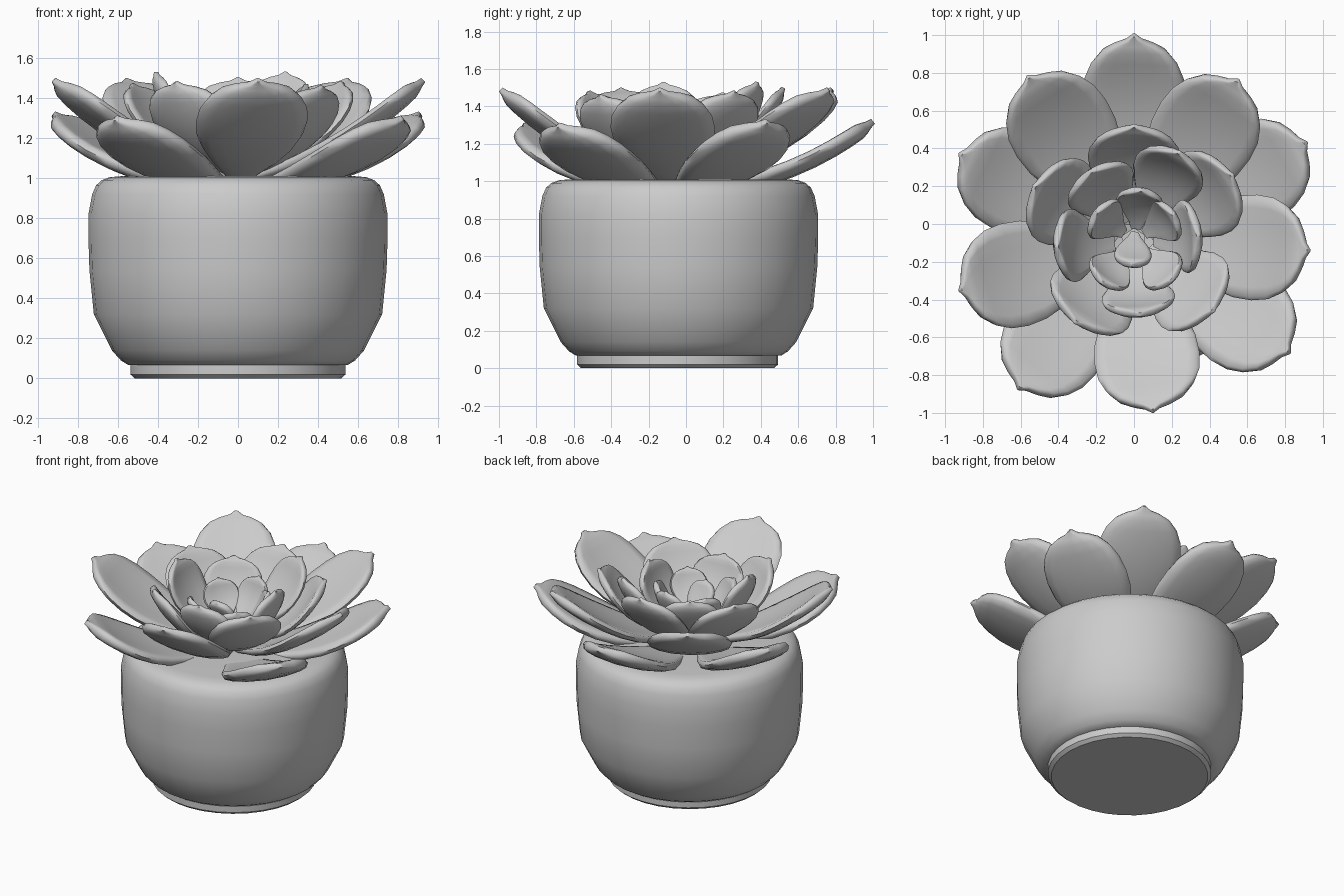
import bpy, math
from mathutils import Vector

if "Cube" in bpy.data.objects:
    bpy.data.objects.remove(bpy.data.objects["Cube"])


def make_object(name, verts, faces, angle):
    mesh = bpy.data.meshes.new(name)
    mesh.from_pydata(verts, [], faces)
    mesh.update()
    ob = bpy.data.objects.new(name, mesh)
    bpy.context.collection.objects.link(ob)
    bpy.ops.object.select_all(action='DESELECT')
    ob.select_set(True)
    bpy.context.view_layer.objects.active = ob
    bpy.ops.object.shade_smooth_by_angle(angle=math.radians(angle))
    return ob


def skin_rings(rings):
    """Join equal closed rings into a capped solid."""
    n = len(rings[0])
    verts = [p for r in rings for p in r]
    faces = [tuple(reversed(range(n))), tuple(range(len(verts) - n, len(verts)))]
    for a in range(len(rings) - 1):
        for i in range(n):
            j = (i + 1) % n
            faces.append((a * n + i, a * n + j, (a + 1) * n + j, (a + 1) * n + i))
    return verts, faces


def lathe(name, profile, centre_y, sides=32):
    rings = [[(r * math.cos(2 * math.pi * i / sides),
               centre_y + r * math.sin(2 * math.pi * i / sides), z)
              for i in range(sides)] for r, z in profile]
    return make_object(name, *skin_rings(rings), 40)


# Half-width of a leaf along its length (rounded blade with a small point)
OUTLINE = [(0, .22), (.12, .36), (.25, .58), (.4, .82), (.53, .96), (.65, 1),
           (.76, .96), (.85, .83), (.915, .63), (.95, .40), (.972, .17), (1, .03)]


def leaf(name, tip, base, width, thick, cup, sag):
    tip, base = Vector(tip), Vector(base)
    flat = Vector((tip.x - base.x, tip.y - base.y, 0)).normalized()
    side = Vector((-flat.y, flat.x, 0))
    chord = tip - base
    chord_n = chord.normalized().cross(side)
    length = chord.length
    rings = []
    for u, w in OUTLINE:
        # spine bows below the straight line from base to tip
        mid = base + chord * u - chord_n * (sag * length * 4 * u * (1 - u))
        tangent = (chord - chord_n * (sag * length * 4 * (1 - 2 * u))).normalized()
        normal = tangent.cross(side)
        half = width / 2 * w
        t = thick / 2 * min(1, .35 + w)
        ring = []
        for i in range(16):
            a = 2 * math.pi * i / 16
            c, s = math.cos(a), math.sin(a)
            v = math.copysign(abs(c) ** .8, c)
            h = math.copysign(abs(s) ** .5, s)
            ring.append(mid + side * (half * v) + normal * (cup * half * v * v + t * h))
        rings.append(ring)
    return make_object(name, *skin_rings(rings), 60)


# Pot body and foot
lathe("pot_body", [(.50, .065), (.55, .068), (.585, .09), (.63, .14), (.72, .32),
                   (.742, .54), (.747, .70), (.747, .82), (.728, .92), (.708, .965),
                   (.68, .99), (.64, 1.005), (.58, 1.01)], -.04)
lathe("pot_foot", [(.515, 0), (.538, .02), (.538, .075)], -.045)

# Leaf layers: width, thickness, cup, sag, base radius, base height, tips
LAYERS = {
    "lower_leaf": (.55, .085, .10, .085, .08, .95,
                   [(0, 1, 1.32), (.91, .43, 1.32), (.82, -.68, 1.30),
                    (-.61, -.87, 1.30), (-.92, .37, 1.32)]),
    "upper_leaf": (.56, .075, .12, .075, .06, 1.0,
                   [(.55, .76, 1.49), (.925, -.14, 1.49), (.1, -.99, 1.49),
                    (-.92, -.35, 1.49), (-.56, .78, 1.49)]),
    "middle_leaf": (.49, .06, .15, .11, .09, 1.03,
                    [(0, .52, 1.50), (.52, .26, 1.48), (.42, -.46, 1.46),
                     (-.31, -.52, 1.48), (-.53, .20, 1.47)]),
    "inner_leaf": (.39, .055, .17, .12, .11, 1.07,
                   [(.24, .38, 1.53), (-.23, .28, 1.45), (.34, -.06, 1.47),
                    (.03, -.48, 1.44), (-.41, -.12, 1.53)]),
    "bud_leaf": (.25, .045, .2, .12, .07, 1.12,
                 [(.04, .18, 1.41), (-.20, .06, 1.38), (.21, .05, 1.39),
                  (.20, -.30, 1.37), (-.17, -.31, 1.38)]),
    "centre_leaf": (.20, .05, .1, .06, -.04, 1.12, [(-.01, -.22, 1.36)]),
}
for name, (width, thick, cup, sag, rb, zb, tips) in LAYERS.items():
    centre = Vector((0, -.09, 0))
    for k, tip in enumerate(tips):
        d = Vector((tip[0], tip[1], 0)) - centre
        d.normalize()
        base = centre + d * rb
        leaf(f"{name}_{k + 1}", tip, (base.x, base.y, zb), width, thick, cup, sag)
